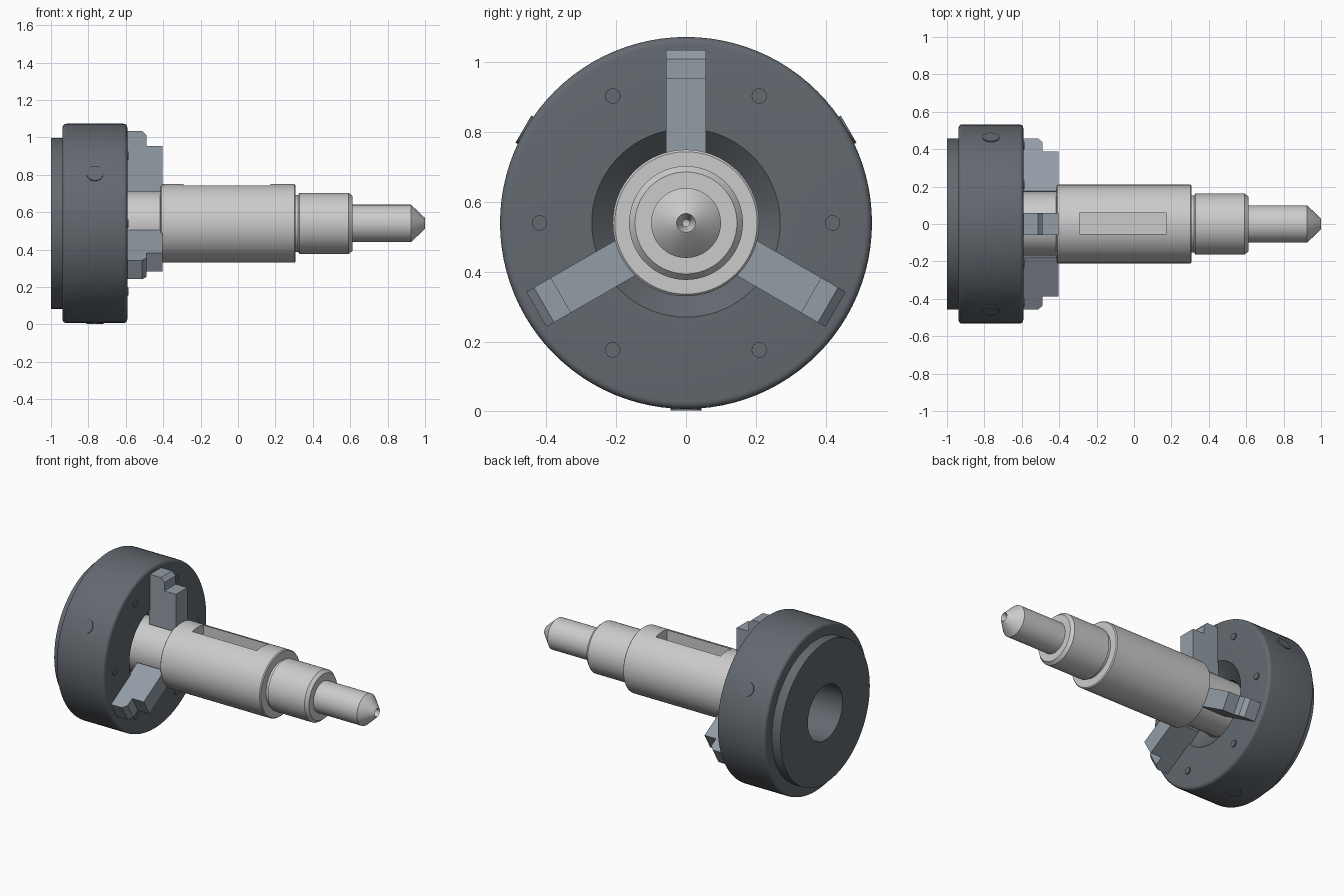
import bpy, bmesh, math
from mathutils import Matrix, Vector

if "Cube" in bpy.data.objects:
    bpy.data.objects.remove(bpy.data.objects["Cube"])

AXIS_Z = 0.54   # height of the turning axis


def material(name, rgb):
    m = bpy.data.materials.new(name)
    m.diffuse_color = (*rgb, 1)
    m.use_nodes = True
    m.node_tree.nodes["Principled BSDF"].inputs["Base Color"].default_value = m.diffuse_color
    return m


DARK = material("dark slate", (0.125, 0.142, 0.162))
BLUE = material("blue grey steel", (0.29, 0.335, 0.38))
LIGHT = material("light steel", (0.60, 0.60, 0.60))


def finish(name, bm, mat, smooth=True):
    bmesh.ops.recalc_face_normals(bm, faces=bm.faces[:])
    mesh = bpy.data.meshes.new(name)
    bm.to_mesh(mesh)
    bm.free()
    mesh.materials.append(mat)
    ob = bpy.data.objects.new(name, mesh)
    bpy.context.collection.objects.link(ob)
    if smooth:
        shade(ob)
    return ob


def shade(ob):
    bpy.ops.object.select_all(action='DESELECT')
    ob.select_set(True)
    bpy.context.view_layer.objects.active = ob
    bpy.ops.object.shade_smooth_by_angle(angle=math.radians(30))


def lathe(name, profile, mat, closed=False, steps=96):
    """Turn an (x, radius) profile about the horizontal axis."""
    bm = bmesh.new()
    verts = [bm.verts.new((x, 0, AXIS_Z + r)) for x, r in profile]
    edges = [bm.edges.new(p) for p in zip(verts, verts[1:])]
    if closed:
        edges.append(bm.edges.new((verts[-1], verts[0])))
    bmesh.ops.spin(bm, geom=verts + edges, cent=(0, 0, AXIS_Z), axis=(1, 0, 0),
                   angle=math.tau, steps=steps)
    bmesh.ops.remove_doubles(bm, verts=bm.verts[:], dist=1e-5)
    return finish(name, bm, mat)


def fillet(cx, cr, rad, a0, a1, n=5):
    """Arc points in the (x, radius) plane, angles in degrees."""
    return [(cx + rad * math.cos(math.radians(a0 + (a1 - a0) * i / n)),
             cr + rad * math.sin(math.radians(a0 + (a1 - a0) * i / n)))
            for i in range(n + 1)]


def around(angle):
    """Rotation about the turning axis, 0 = straight up."""
    return Matrix.Translation((0, 0, AXIS_Z)) @ Matrix.Rotation(math.radians(angle), 4, 'X')


# Chuck body: stepped back, rounded rim, conical mouth, through bore
lathe("chuck_body",
      [(-1.0, 0.178), (-1.0, 0.458), (-0.938, 0.458), (-0.938, 0.50)]
      + fillet(-0.918, 0.513, 0.02, 180, 90)
      + fillet(-0.612, 0.513, 0.02, 90, 0)
      + [(-0.592, 0.27), (-0.68, 0.178)], DARK, closed=True)

# Three stepped jaws: side profile in (x, radius), extruded across the width
JAW = [(-0.60, 0.17), (-0.405, 0.17), (-0.405, 0.415), (-0.488, 0.415),
       (-0.488, 0.47), (-0.513, 0.495), (-0.60, 0.495)]
for i in range(3):
    bm = bmesh.new()
    face = bm.faces.new([bm.verts.new((x, -0.058, r)) for x, r in JAW])
    ext = bmesh.ops.extrude_face_region(bm, geom=[face])
    bmesh.ops.translate(bm, vec=(0, 0.116, 0),
                        verts=[g for g in ext['geom'] if isinstance(g, bmesh.types.BMVert)])
    bm.transform(around(120 * i))
    finish(f"jaw_{i + 1}", bm, BLUE, smooth=False)

# Six bolt heads on the chuck face
for i in range(6):
    bm = bmesh.new()
    bmesh.ops.create_cone(bm, cap_ends=True, segments=24, radius1=0.022, radius2=0.022,
                          depth=0.03, matrix=around(60 * i + 30)
                          @ Matrix.Translation((-0.60, 0, 0.42))
                          @ Matrix.Rotation(math.pi / 2, 4, 'Y'))
    finish(f"face_bolt_{i + 1}", bm, DARK)

# Three key sockets on the rim, opposite the jaws
for i in range(3):
    bm = bmesh.new()
    bmesh.ops.create_cone(bm, cap_ends=True, segments=32, radius1=0.045, radius2=0.045,
                          depth=0.04, matrix=around(120 * i + 60)
                          @ Matrix.Translation((-0.765, 0, 0.518)))
    finish(f"key_socket_{i + 1}", bm, DARK)

# Turned stepped shaft with undercuts, chamfers and a centre-drilled tip
shaft = lathe("stepped_shaft",
              [(-0.70, 0), (-0.70, 0.17), (-0.418, 0.17), (-0.413, 0.206), (-0.409, 0.21),
               (0.302, 0.21), (0.308, 0.204), (0.308, 0.152), (0.322, 0.152),
               (0.328, 0.163), (0.592, 0.163), (0.612, 0.146), (0.612, 0.10),
               (0.925, 0.10), (0.997, 0.032), (1.0, 0.027), (0.965, 0.010),
               (0.94, 0.010), (0.935, 0)], LIGHT)

# Keyway cut into the top of the shaft
bm = bmesh.new()
bmesh.ops.create_cube(bm, size=1, matrix=Matrix.Translation((-0.058, 0.003, AXIS_Z + 0.21))
                      @ Matrix.Diagonal((0.465, 0.114, 0.15, 1)))
cutter = finish("keyway_cutter", bm, LIGHT, smooth=False)
mod = shaft.modifiers.new("keyway", 'BOOLEAN')
mod.operation = 'DIFFERENCE'
mod.solver = 'EXACT'
mod.object = cutter
bpy.context.view_layer.objects.active = shaft
bpy.ops.object.modifier_apply(modifier=mod.name)
bpy.data.objects.remove(cutter)
shade(shaft)
